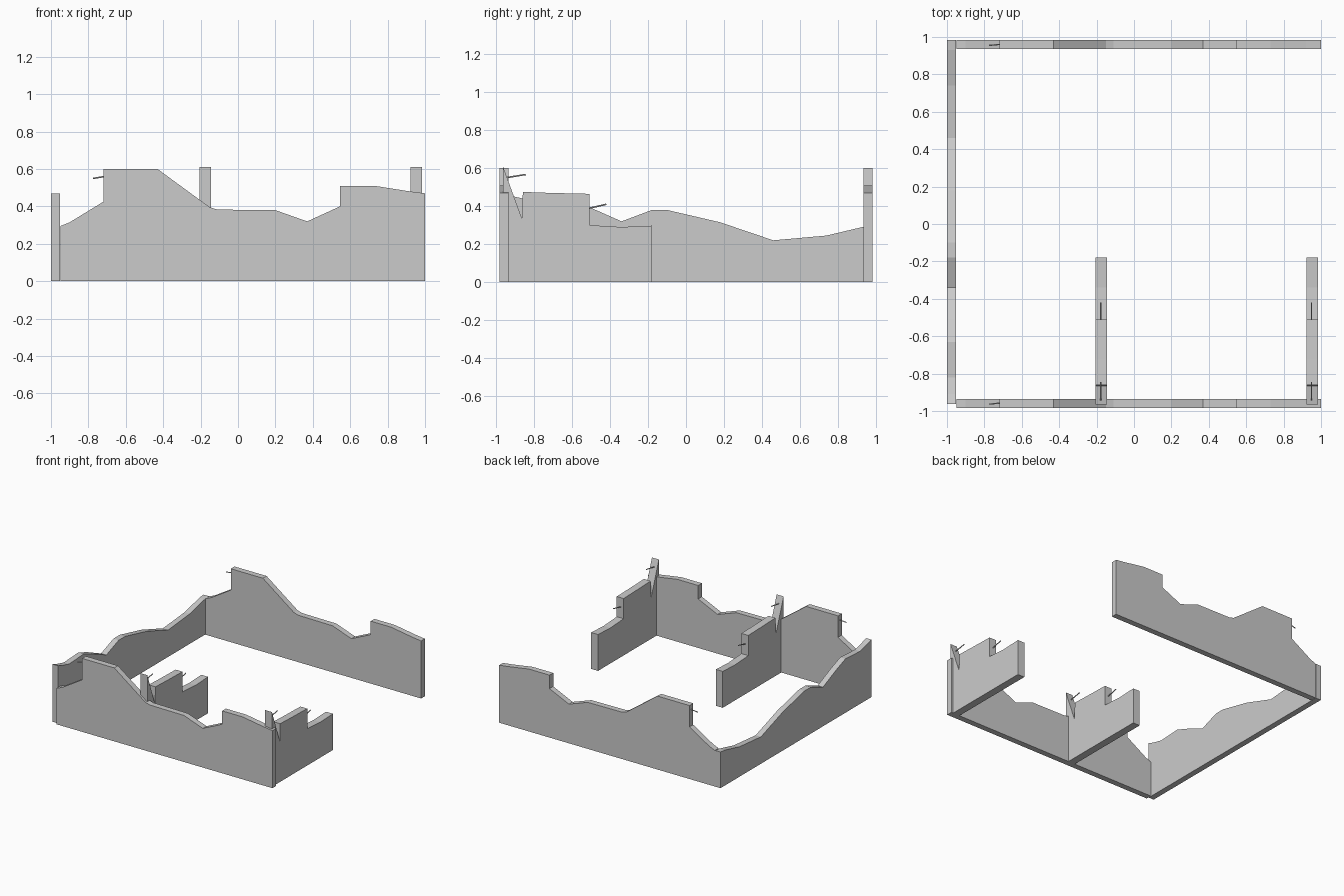
import bpy, bmesh
from mathutils import Vector

if "Cube" in bpy.data.objects:
    bpy.data.objects.remove(bpy.data.objects["Cube"])


def slab(name, profile, axis, start, end):
    """Upright wall: a broken-top outline (u, z) extruded along the other axis."""
    bm = bmesh.new()

    def place(u, z, d):
        return (u, d, z) if axis == 'y' else (d, u, z)
    face = bm.faces.new([bm.verts.new(place(u, z, start)) for u, z in profile])
    ext = bmesh.ops.extrude_face_region(bm, geom=[face])
    shift = (0, end - start, 0) if axis == 'y' else (end - start, 0, 0)
    moved = [g for g in ext['geom'] if isinstance(g, bmesh.types.BMVert)]
    bmesh.ops.translate(bm, verts=moved, vec=shift)
    bmesh.ops.recalc_face_normals(bm, faces=bm.faces)
    mesh = bpy.data.meshes.new(name)
    bm.to_mesh(mesh)
    bm.free()
    obj = bpy.data.objects.new(name, mesh)
    bpy.context.collection.objects.link(obj)


def rebar(name, a, b):
    """Thin bent-out reinforcing rod between two points."""
    a, b = Vector(a), Vector(b)
    d = b - a
    bpy.ops.mesh.primitive_cylinder_add(vertices=6, radius=0.004, depth=d.length,
                                        location=(a + b) / 2)
    obj = bpy.context.object
    obj.name = name
    obj.rotation_euler = d.to_track_quat('Z', 'Y').to_euler()


# Long front and back walls share one broken outline
long_outline = [(-0.95, 0), (1.0, 0), (1.0, 0.47), (0.92, 0.48), (0.73, 0.51),
                (0.545, 0.51), (0.545, 0.40), (0.37, 0.32), (0.20, 0.38),
                (-0.11, 0.383), (-0.15, 0.395), (-0.43, 0.60), (-0.72, 0.60),
                (-0.72, 0.425), (-0.90, 0.315), (-0.95, 0.295)]
for side, y in (("front", -0.983), ("back", 0.935)):
    slab(side + "_wall", long_outline, 'y', y, y + 0.048)
    rebar(side + "_wall_rebar", (-0.775, y + 0.02, 0.55), (-0.70, y + 0.027, 0.562))

# Left end wall
left_outline = [(-0.963, 0), (0.983, 0), (0.983, 0.295), (0.93, 0.29), (0.74, 0.245),
                (0.46, 0.22), (0.18, 0.315), (-0.10, 0.38), (-0.18, 0.38),
                (-0.34, 0.32), (-0.51, 0.395), (-0.63, 0.44), (-0.82, 0.43),
                (-0.91, 0.452), (-0.963, 0.47)]
slab("left_wall", left_outline, 'x', -1.0, -0.952)

# Two short inner walls with a stepped top, a spike and two rods each
inner_outline = [(-0.965, 0), (-0.18, 0), (-0.18, 0.297), (-0.34, 0.29),
                 (-0.51, 0.30), (-0.51, 0.465), (-0.72, 0.47), (-0.86, 0.475),
                 (-0.865, 0.335), (-0.965, 0.61)]
for side, x in (("middle", -0.175), ("right", 0.952)):
    slab(side + "_inner_wall", inner_outline, 'x', x - 0.031, x + 0.031)
    rebar(side + "_spike_rebar", (x - 0.003, -0.95, 0.55), (x - 0.003, -0.845, 0.567))
    rebar(side + "_step_rebar", (x - 0.003, -0.52, 0.387), (x - 0.003, -0.42, 0.41))
